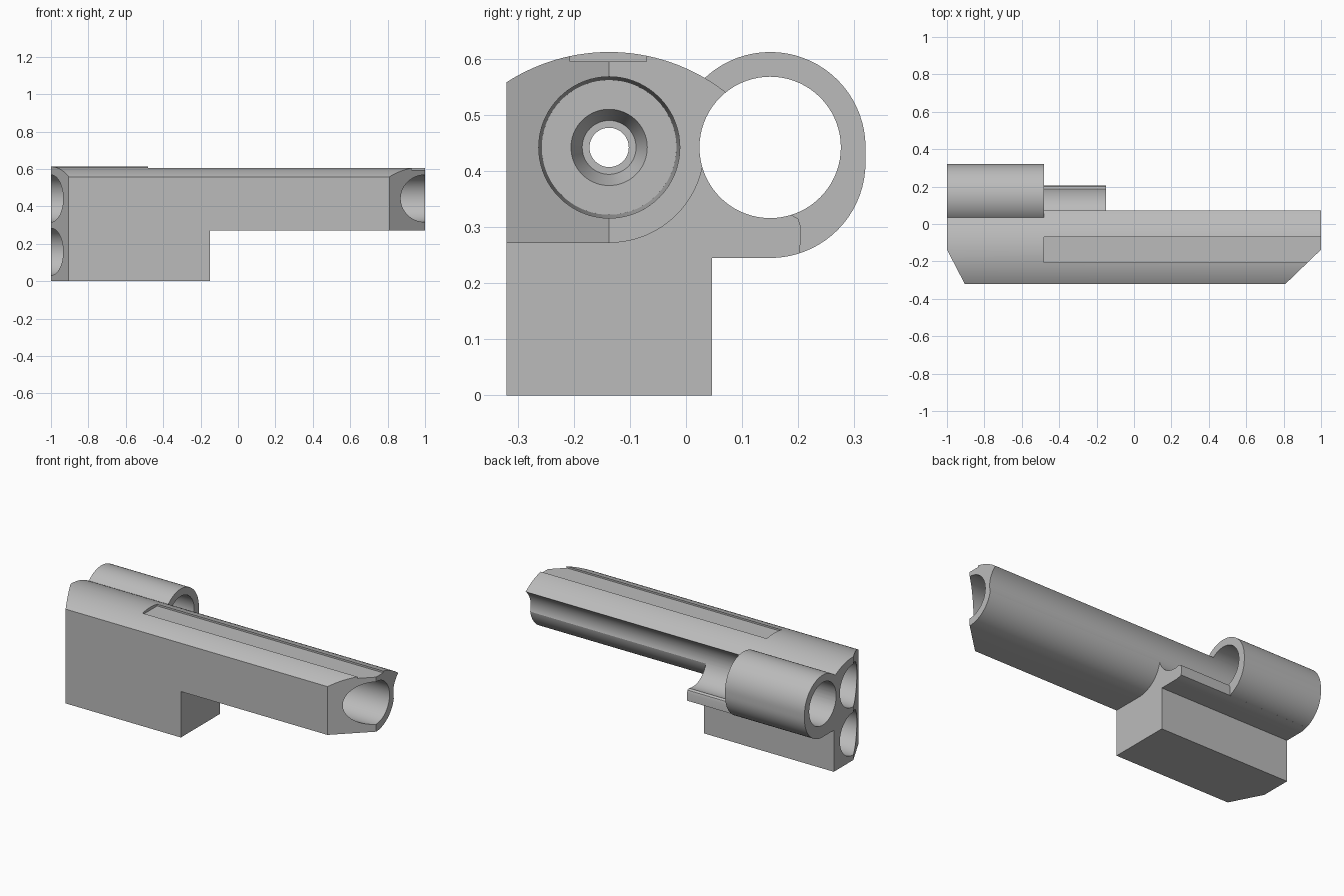
import bpy
import bmesh
from math import sin, cos, pi, asin, radians

if "Cube" in bpy.data.objects:
    bpy.data.objects.remove(bpy.data.objects["Cube"], do_unlink=True)

grey = bpy.data.materials.new("plain grey")
grey.use_nodes = True
grey.diffuse_color = (0.5, 0.5, 0.5, 1)
grey.node_tree.nodes["Principled BSDF"].inputs["Base Color"].default_value = (0.5, 0.5, 0.5, 1)

BORE_Y, AXIS_Z, TUBE_Y = -0.137, 0.442, 0.15
HOLE_R, OUTER_R = 0.126, 0.17
TUBE_END, BLOCK_END = -0.48, -0.15
SIDE = -0.32


def add_object(name, bm):
    bmesh.ops.recalc_face_normals(bm, faces=bm.faces)
    mesh = bpy.data.meshes.new(name)
    bm.to_mesh(mesh)
    bm.free()
    mesh.materials.append(grey)
    obj = bpy.data.objects.new(name, mesh)
    bpy.context.scene.collection.objects.link(obj)
    return obj


def prism(name, points, a, b, axis="x"):
    """Extrude a (y, z) outline along x, or an (x, y) outline along z."""
    bm = bmesh.new()
    place = (lambda p, t: (t, p[0], p[1])) if axis == "x" else (lambda p, t: (p[0], p[1], t))
    face = bm.faces.new([bm.verts.new(place(p, a)) for p in points])
    out = bmesh.ops.extrude_face_region(bm, geom=[face])
    shift = (b - a, 0, 0) if axis == "x" else (0, 0, b - a)
    bmesh.ops.translate(bm, vec=shift, verts=[v for v in out["geom"] if isinstance(v, bmesh.types.BMVert)])
    return add_object(name, bm)


def arc(cy, cz, r, start, end, n=32):
    angles = [start + (end - start) * i / n for i in range(n + 1)]
    return [(cy + r * cos(a), cz + r * sin(a)) for a in angles]


def lathe(name, profile, cy, cz, n=72):
    """Spin (x, radius) pairs round a line parallel to x and cap both ends."""
    bm = bmesh.new()
    rings = [[bm.verts.new((x, cy + r * cos(2 * pi * i / n), cz + r * sin(2 * pi * i / n)))
              for i in range(n)] for x, r in profile]
    for lower, upper in zip(rings, rings[1:]):
        for i in range(n):
            j = (i + 1) % n
            bm.faces.new((lower[i], lower[j], upper[j], upper[i]))
    bm.faces.new(rings[0])
    bm.faces.new(rings[-1])
    return add_object(name, bm)


def combine(target, tool, operation):
    mod = target.modifiers.new(operation.lower(), "BOOLEAN")
    mod.operation, mod.object, mod.solver = operation, tool, "EXACT"
    bpy.context.view_layer.objects.active = target
    bpy.ops.object.modifier_apply(modifier=mod.name)
    bpy.data.objects.remove(tool, do_unlink=True)


# Long barrel with a crowned top, flat side and rounded lower inner edge
CROWN_R = 0.337
crown_z = 0.612 - CROWN_R
left = pi / 2 + asin((BORE_Y - SIDE) / CROWN_R)
right = pi / 2 - asin((0.09 - BORE_Y) / CROWN_R)
outline = [(SIDE, 0.272)] + arc(BORE_Y, crown_z, CROWN_R, left, right) + [(0.09, AXIS_Z)]
outline += arc(BORE_Y, AXIS_Z, OUTER_R, 0, -pi / 2)
housing = prism("housing", outline, -1, 1)

# Lower block with the shelf that carries on under the side tube
shelf_low = arc(TUBE_Y, 0.415, OUTER_R, -pi / 2, -asin(0.95), 6)
block = [(SIDE, 0), (0.046, 0), (0.046, 0.245)] + shelf_low
block += [(0.203, 0.254), (0.205, 0.3), (0.2, 0.315), (0.187, 0.322), (0.15, 0.4), (0, 0.44), (SIDE, 0.44)]
combine(housing, prism("lower_block", block, -1, BLOCK_END), "UNION")

# Side tube
tube = arc(TUBE_Y, AXIS_Z, OUTER_R, 0, pi, 36) + [(-0.02, 0.245)]
tube += arc(TUBE_Y, 0.415, OUTER_R, -pi / 2, 0, 18)
combine(housing, prism("side_tube", tube, -1, TUBE_END), "UNION")

# Holes: side tube, lower blind hole, stepped main bore
main_bore = [(-1.1, 0.126), (-0.55, 0.126), (-0.55, 0.035), (-0.5, 0.035), (-0.5, 0.048),
             (-0.45, 0.068), (-0.45, 0.12), (1, 0.126), (1.1, 0.126)]
cutters = [
    lathe("tube_hole", [(-1.1, HOLE_R), (1.1, HOLE_R)], TUBE_Y, AXIS_Z),
    lathe("lower_hole", [(-1.1, HOLE_R), (-0.25, HOLE_R)], BORE_Y, 0.157),
    lathe("main_bore", main_bore, BORE_Y, AXIS_Z),
]

# Shallow groove along the top
groove = [(-0.207, 0.595), (-0.07, 0.595), (-0.07, 0.7), (-0.207, 0.7)]
cutters.append(prism("top_groove", groove, TUBE_END, 1.1))

# Slanted end corners
for end, inset in ((1, 0.81), (-1, -0.905)):
    slope = (end - inset) / (BORE_Y - SIDE)
    corner = [(end, BORE_Y), (inset, SIDE), (inset - slope * 0.1, SIDE - 0.1),
              (end * 1.2, SIDE - 0.1), (end * 1.2, BORE_Y)]
    cutters.append(prism("corner_cut", corner, -0.1, 0.8, "z"))

for cutter in cutters:
    combine(housing, cutter, "DIFFERENCE")

# Smooth the curved walls, keep the edges sharp
bpy.ops.object.select_all(action="DESELECT")
housing.select_set(True)
bpy.context.view_layer.objects.active = housing
bpy.ops.object.shade_smooth_by_angle(angle=radians(25))
